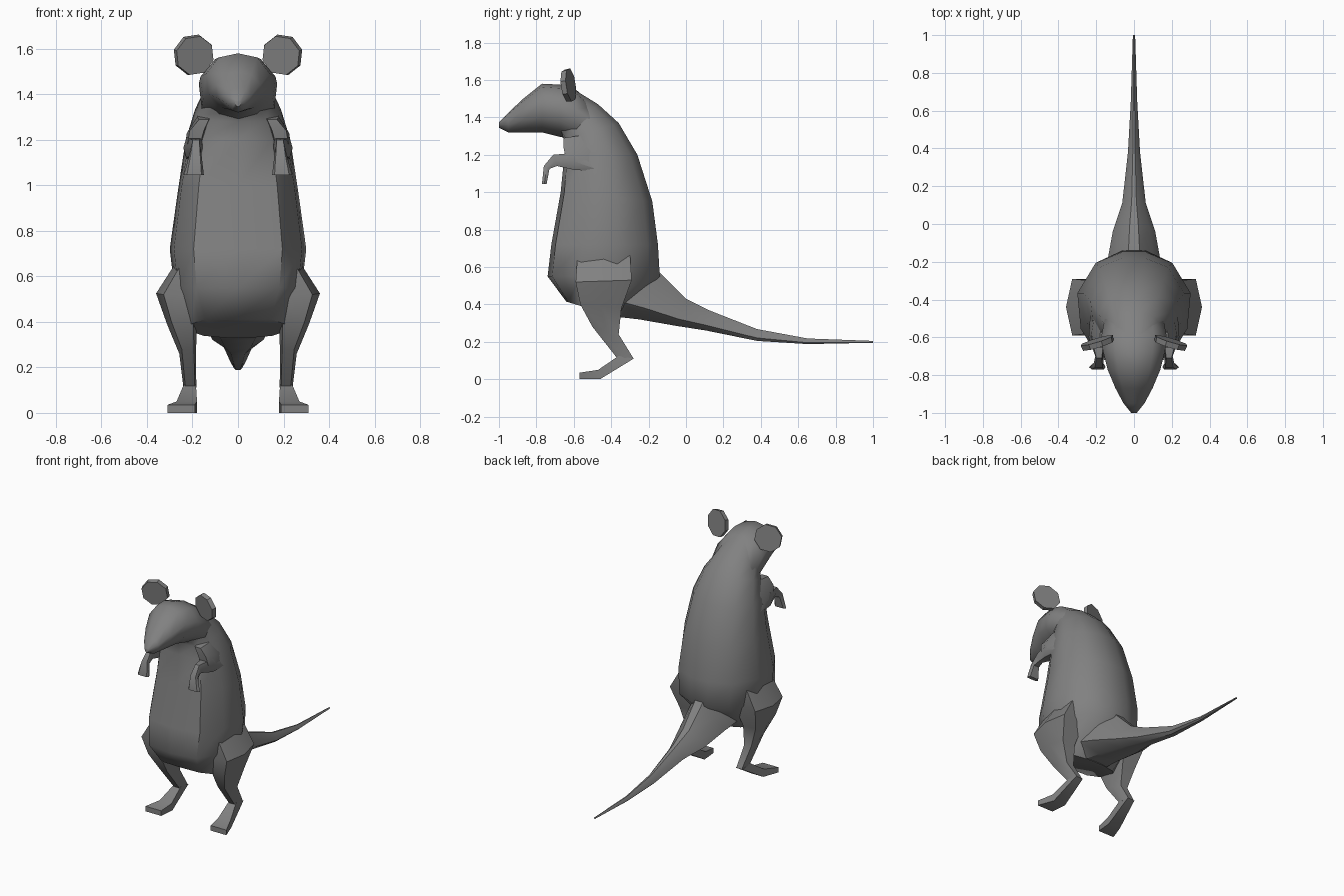
import bpy, bmesh, math
from mathutils import Vector, Matrix

if "Cube" in bpy.data.objects:
    bpy.data.objects.remove(bpy.data.objects["Cube"])

grey = bpy.data.materials.new("dark_grey")
grey.diffuse_color = (0.22, 0.22, 0.22, 1)
grey.use_nodes = True
grey.node_tree.nodes["Principled BSDF"].inputs["Base Color"].default_value = grey.diffuse_color


def finish(name, bm, mirror=False, angle=40):
    bmesh.ops.recalc_face_normals(bm, faces=bm.faces)
    me = bpy.data.meshes.new(name)
    bm.to_mesh(me)
    bm.free()
    me.materials.append(grey)
    ob = bpy.data.objects.new(name, me)
    bpy.context.collection.objects.link(ob)
    if mirror:
        ob.modifiers.new("Mirror", 'MIRROR').use_mirror_merge = False
    bpy.ops.object.select_all(action='DESELECT')
    ob.select_set(True)
    bpy.context.view_layer.objects.active = ob
    bpy.ops.object.shade_smooth_by_angle(angle=math.radians(angle))
    return ob


def loft(name, rings, mirror=False, angle=40):
    bm = bmesh.new()
    vs = [[bm.verts.new(p) for p in r] for r in rings]
    n = len(rings[0])
    for a, b in zip(vs, vs[1:]):
        for i in range(n):
            j = (i + 1) % n
            bm.faces.new((a[i], a[j], b[j], b[i]))
    bm.faces.new(vs[0])
    bm.faces.new(vs[-1])
    return finish(name, bm, mirror, angle)


def section(front, back, x0, x1, shape):
    # shape: (depth fraction front to back, width fraction x0 to x1)
    f, b = Vector((0, *front)), Vector((0, *back))
    return [f.lerp(b, t) + Vector((x0 + (x1 - x0) * u, 0, 0)) for t, u in shape]


def symmetric(half):
    # half outline (depth, half width) from front centre to back centre
    right = [(t, 0.5 + w / 2) for t, w in half]
    left = [(t, 0.5 - w / 2) for t, w in reversed(half) if w > 0]
    return right + left


# body, from the belly floor up to the neck
body_shape = symmetric([(0, 0), (0.04, 0.65), (0.29, 0.94), (0.62, 1), (0.9, 0.68), (1, 0.22)])
body = [((-0.64, 0.415), (-0.36, 0.33), 0.22),
        ((-0.74, 0.55), (-0.14, 0.55), 0.28),
        ((-0.72, 0.72), (-0.15, 0.72), 0.30),
        ((-0.67, 1.0), (-0.18, 0.95), 0.265),
        ((-0.65, 1.2), (-0.26, 1.2), 0.23),
        ((-0.65, 1.28), (-0.36, 1.37), 0.188),
        ((-0.67, 1.31), (-0.47, 1.47), 0.152),
        ((-0.69, 1.35), (-0.60, 1.55), 0.13)]
loft("body", [section(f, b, -w, w, body_shape) for f, b, w in body], angle=50)


# head: y, bottom, cheek ridge, top, half width
def head_ring(y, zb, zr, zt, w):
    h = zt - zr
    half = [(0, zb), (0.5 * w, zb + 0.25 * (zr - zb)), (0.93 * w, zr),
            (w, zr + 0.5 * h), (0.6 * w, zr + 0.9 * h), (0, zt)]
    return [(x, y, z) for x, z in half] + [(-x, y, z) for x, z in half[-2:0:-1]]


loft("head", [head_ring(*s) for s in (
    (-1.0, 1.345, 1.36, 1.375, 0.015),
    (-0.95, 1.32, 1.36, 1.425, 0.055),
    (-0.87, 1.32, 1.385, 1.50, 0.098),
    (-0.77, 1.32, 1.40, 1.58, 0.14),
    (-0.67, 1.295, 1.38, 1.575, 0.165),
    (-0.59, 1.28, 1.34, 1.55, 0.172),
    (-0.50, 1.28, 1.295, 1.47, 0.155))], angle=55)

# ears: thin eight-sided discs
bm = bmesh.new()
bmesh.ops.create_cone(bm, cap_ends=True, segments=8, radius1=0.092, radius2=0.088, depth=0.03,
                      matrix=Matrix.Translation((0.193, -0.63, 1.572))
                      @ Matrix.Rotation(math.radians(-17), 4, 'Z')
                      @ Matrix.Rotation(math.radians(97), 4, 'X')
                      @ Matrix.Rotation(math.radians(14), 4, 'Z'))
finish("ears", bm, True)

# tail: top point, bottom point, half width
tail_shape = symmetric([(0, 0.2), (0.35, 0.72), (0.75, 1), (1, 0.5)])
tail = [((-0.20, 0.64), (-0.38, 0.335), 0.165),
        ((-0.13, 0.56), (-0.25, 0.32), 0.145),
        ((0.0, 0.43), (-0.05, 0.285), 0.112),
        ((0.12, 0.37), (0.11, 0.26), 0.062),
        ((0.38, 0.268), (0.38, 0.205), 0.032),
        ((0.65, 0.218), (0.65, 0.188), 0.017),
        ((1.0, 0.205), (1.0, 0.195), 0.006)]
loft("tail", [section(f, b, -w, w, tail_shape) for f, b, w in tail])

# hind legs: front point, back point, inner x, outer x
limb_shape = [(0, 0.12), (0, 0.85), (0.5, 1), (1, 0.85), (1, 0.12), (0.5, 0)]
leg = [((-0.58, 0.665), (-0.30, 0.68), 0.12, 0.265),
       ((-0.59, 0.52), (-0.29, 0.53), 0.14, 0.36),
       ((-0.565, 0.40), (-0.345, 0.38), 0.18, 0.312),
       ((-0.50, 0.28), (-0.36, 0.24), 0.185, 0.258),
       ((-0.37, 0.115), (-0.28, 0.11), 0.183, 0.24)]
loft("hind_legs", [section(*s, limb_shape) for s in leg], True)

# feet: flat boxes widening to the toes
box_shape = [(0, 0), (0, 1), (1, 1), (1, 0)]
foot = [((-0.36, 0.125), (-0.28, 0.11), 0.185, 0.238),
        ((-0.47, 0.05), (-0.46, 0.0), 0.18, 0.27),
        ((-0.57, 0.035), (-0.57, 0.0), 0.19, 0.31)]
loft("feet", [section(*s, box_shape) for s in foot], True)

# upper arms and forearms with hanging paws
upper = [((-0.655, 1.29), (-0.52, 1.31), 0.12, 0.18),
         ((-0.655, 1.24), (-0.50, 1.22), 0.14, 0.225),
         ((-0.64, 1.17), (-0.50, 1.14), 0.16, 0.235)]
fore = [((-0.45, 1.12), (-0.46, 1.11), 0.19, 0.23),
        ((-0.60, 1.21), (-0.60, 1.12), 0.15, 0.24),
        ((-0.71, 1.20), (-0.69, 1.14), 0.165, 0.205),
        ((-0.76, 1.14), (-0.73, 1.125), 0.16, 0.215),
        ((-0.77, 1.045), (-0.745, 1.045), 0.15, 0.238)]
loft("upper_arms", [section(*s, limb_shape) for s in upper], True)
loft("forearms", [section(*s, limb_shape) for s in fore], True)
